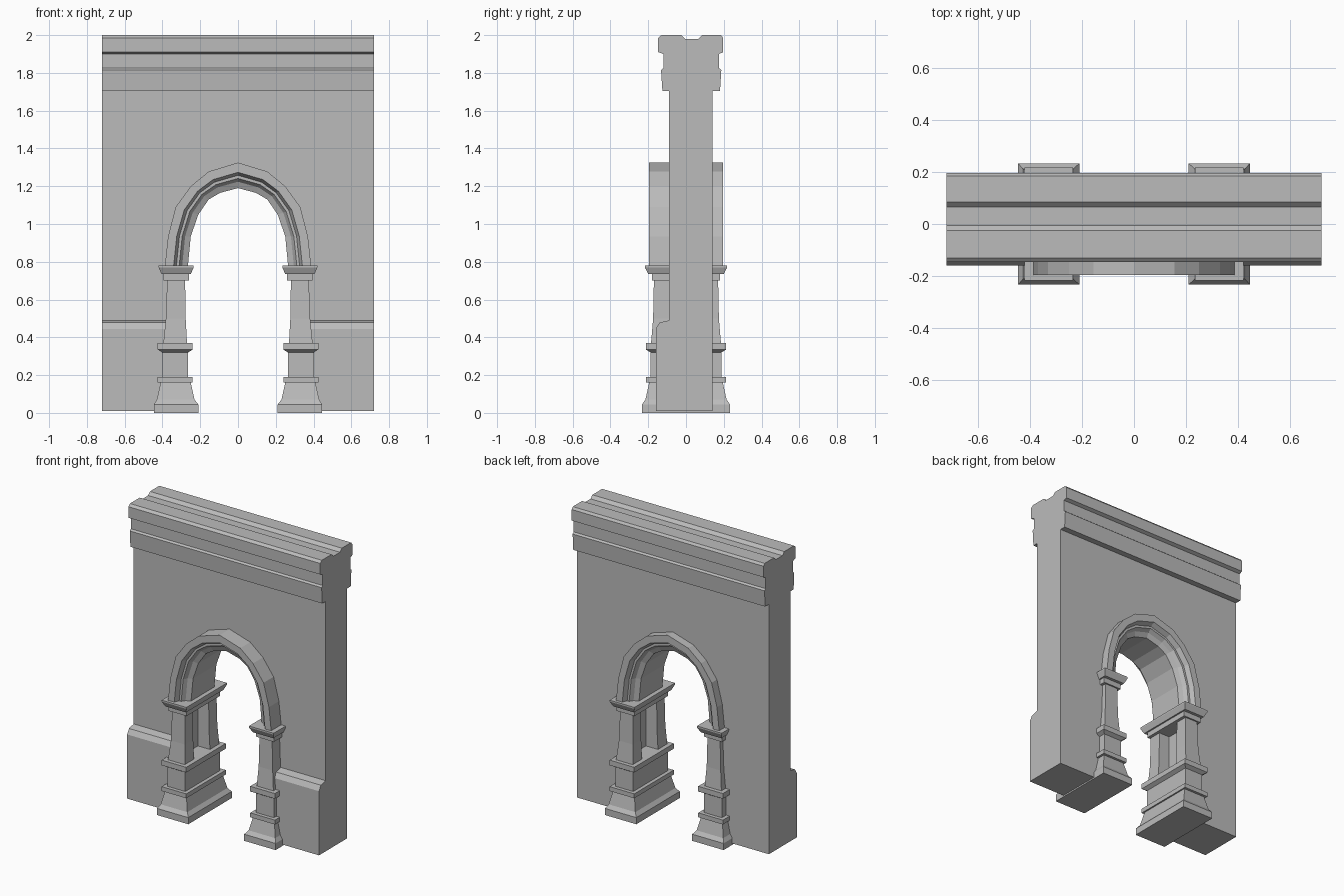
import bpy
import bmesh
from mathutils import Vector

default_cube = bpy.data.objects.get("Cube")
if default_cube:
    bpy.data.objects.remove(default_cube, do_unlink=True)

# One plain stone colour for the whole gateway
STONE_COLOUR = (0.5, 0.5, 0.5, 1)
stone = bpy.data.materials.new("grey stone")
stone.use_nodes = True
stone.diffuse_color = STONE_COLOUR
stone.node_tree.nodes["Principled BSDF"].inputs["Base Color"].default_value = STONE_COLOUR


def finish(bm, name):
    """Turn a bmesh into a named stone object."""
    bmesh.ops.recalc_face_normals(bm, faces=bm.faces)
    mesh = bpy.data.meshes.new(name)
    bm.to_mesh(mesh)
    bm.free()
    mesh.materials.append(stone)
    part = bpy.data.objects.new(name, mesh)
    bpy.context.collection.objects.link(part)
    return part


def loft(name, rings):
    """Skin a list of matching closed rings and cap both ends."""
    bm = bmesh.new()
    loops = [[bm.verts.new(point) for point in ring] for ring in rings]
    for lower, upper in zip(loops, loops[1:]):
        count = len(lower)
        for i in range(count):
            j = (i + 1) % count
            bm.faces.new((lower[i], lower[j], upper[j], upper[i]))
    bm.faces.new(loops[0])
    bm.faces.new(loops[-1])
    return finish(bm, name)


def extrude_x(name, profile, start, end):
    """Run a (y, z) profile along the wall."""
    return loft(name, [[(x, y, z) for y, z in profile] for x in (start, end)])


def rect(x_in, x_out, y_front, y_back, z):
    return [(x_in, y_front, z), (x_out, y_front, z),
            (x_out, y_back, z), (x_in, y_back, z)]


def tower(name, levels, side):
    """Stack rectangles given as (z, inner x, outer x, half depth)."""
    return loft(name, [rect(side * a, side * b, -d, d, z) for z, a, b, d in levels])


# Shared sizes
HALF_WIDTH = 0.72
WALL_FRONT, WALL_BACK = -0.09, 0.14
FLOOR = 0.01
SPRING = 0.78
JAMB = 0.36

# Pointed arch curves, from the left springing to the crown
outer_half = [(0.387, SPRING), (0.37, 0.935), (0.33, 1.09),
              (0.25, 1.2), (0.155, 1.278), (0, 1.325)]
inner_half = [(0.265, SPRING), (0.25, 0.935), (0.21, 1.05),
              (0.155, 1.13), (0.095, 1.165), (0, 1.19)]


def mirrored(half):
    return half + [(-x, z) for x, z in reversed(half[:-1])]


outer = [Vector(p) for p in mirrored(outer_half)]
inner = [Vector(p) for p in mirrored(inner_half)]

# Wall with the gateway opening
middle = [a.lerp(b, 0.3) for a, b in zip(outer, inner)]
outline = [(HALF_WIDTH, FLOOR), (HALF_WIDTH, 1.75), (-HALF_WIDTH, 1.75),
           (-HALF_WIDTH, FLOOR), (-JAMB, FLOOR), (-JAMB, SPRING)]
outline += [tuple(p) for p in reversed(middle)]
outline += [(JAMB, SPRING), (JAMB, FLOOR)]
loft("wall", [[(x, y, z) for x, z in outline] for y in (WALL_FRONT, WALL_BACK)])

# Cornice with stepped mouldings and a channel along the top
cornice = [(-0.125, 1.705), (-0.132, 1.815), (-0.12, 1.825), (-0.12, 1.9),
           (-0.147, 1.91), (-0.147, 1.985), (-0.13, 2), (-0.025, 2),
           (-0.005, 1.98), (0.065, 1.98), (0.085, 2), (0.185, 2),
           (0.197, 1.985), (0.197, 1.91), (0.175, 1.9), (0.175, 1.825),
           (0.187, 1.815), (0.18, 1.705)]
extrude_x("cornice", cornice, -HALF_WIDTH, HALF_WIDTH)

# Arch moulding: section as (share of the way inward, depth)
section = [(0, -0.197), (0.38, -0.197), (0.5, -0.165), (0.62, -0.165),
           (0.75, -0.14), (1, -0.125)]
section += [(t, -y) for t, y in reversed(section)]
rings = []
for out_point, in_point in zip(outer, inner):
    ring = []
    for share, depth in section:
        p = out_point.lerp(in_point, share)
        ring.append((p.x, depth, p.y))
    rings.append(ring)
loft("arch_moulding", rings)

# Piers, base courses and capitals on both sides
pedestal = [(0, 0.21, 0.445, 0.233), (0.045, 0.21, 0.445, 0.233),
            (0.07, 0.23, 0.43, 0.215), (0.16, 0.25, 0.41, 0.195),
            (0.16, 0.24, 0.425, 0.212), (0.19, 0.24, 0.425, 0.212),
            (0.19, 0.265, 0.4, 0.187), (0.32, 0.265, 0.4, 0.187),
            (0.335, 0.24, 0.425, 0.212), (0.37, 0.24, 0.425, 0.212)]
capital = [(0.7, 0.26, 0.395, 0.18), (0.735, 0.26, 0.395, 0.18),
           (0.735, 0.25, 0.405, 0.2), (0.77, 0.235, 0.42, 0.218),
           (SPRING, 0.235, 0.42, 0.218)]
plinth = [(WALL_FRONT, FLOOR), (-0.16, FLOOR), (-0.16, 0.445),
          (-0.14, 0.478), (WALL_FRONT, 0.49)]
shaft = [(0.37, 0.27, 0.395, 0.185), (0.5, 0.277, 0.382, 0.174),
         (0.7, 0.28, 0.375, 0.17)]

for label, side in (("left", 1), ("right", -1)):
    tower(label + "_pedestal", pedestal, side)
    tower(label + "_capital", capital, side)
    extrude_x(label + "_plinth", plinth, side * 0.375, side * HALF_WIDTH)
    for place, facing in (("front", -1), ("back", 1)):
        loft(f"{label}_{place}_shaft",
             [rect(side * a, side * b, facing * d, facing * 0.085, z)
              for z, a, b, d in shaft])
